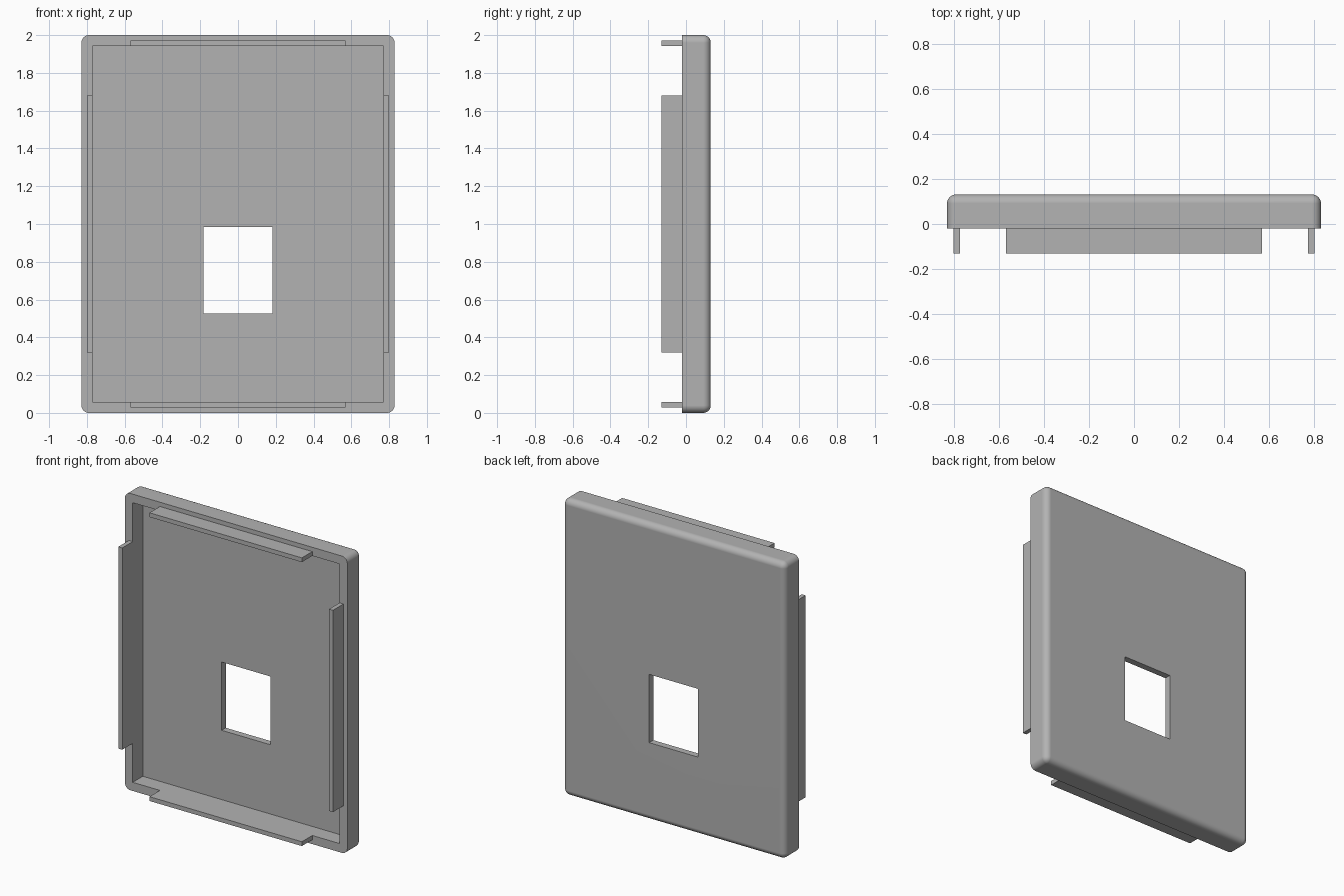
import bpy
import bmesh
from mathutils import Matrix, Vector

if "Cube" in bpy.data.objects:
    bpy.data.objects.remove(bpy.data.objects["Cube"], do_unlink=True)

# Overall sizes
HALF_W, HEIGHT = 0.829, 2.0
TAB_Y, RIM_Y, FLOOR_Y, BACK_Y = -0.131, -0.02, 0.087, 0.131
WALL, LIP, ROUND = 0.058, 0.029, 0.04
IN_X, IN_LOW, IN_HIGH = HALF_W - WALL, WALL, HEIGHT - WALL

# Single plastic colour
grey = bpy.data.materials.new("grey_plastic")
grey.use_nodes = True
colour = (0.45, 0.45, 0.45, 1)
grey.diffuse_color = colour
grey.node_tree.nodes["Principled BSDF"].inputs["Base Color"].default_value = colour


def box(name, low, high, rounding=0):
    """Box between two corners, optionally rounded everywhere but its front rim."""
    low, high = Vector(low), Vector(high)
    bm = bmesh.new()
    bmesh.ops.create_cube(bm, size=1, matrix=Matrix.LocRotScale(
        (low + high) / 2, None, high - low))
    if rounding:
        edges = [e for e in bm.edges
                 if any(v.co.y > low.y + rounding for v in e.verts)]
        bmesh.ops.bevel(bm, geom=edges, offset=rounding, segments=8,
                        profile=0.5, affect='EDGES', clamp_overlap=True)
    mesh = bpy.data.meshes.new(name)
    bm.to_mesh(mesh)
    bm.free()
    mesh.materials.append(grey)
    obj = bpy.data.objects.new(name, mesh)
    bpy.context.collection.objects.link(obj)
    return obj


def cut(target, cutter):
    """Subtract the cutter from the target and remove the cutter."""
    mod = target.modifiers.new("cut", 'BOOLEAN')
    mod.operation = 'DIFFERENCE'
    mod.solver = 'EXACT'
    mod.object = cutter
    bpy.ops.object.select_all(action='DESELECT')
    bpy.context.view_layer.objects.active = target
    target.select_set(True)
    bpy.ops.object.modifier_apply(modifier=mod.name)
    bpy.data.objects.remove(cutter, do_unlink=True)


# Hollow cover with a rounded back and a rectangular opening
cover = box("cover_shell", (-HALF_W, RIM_Y, 0), (HALF_W, BACK_Y, HEIGHT), ROUND)
cut(cover, box("cavity_cutter", (-IN_X, RIM_Y - 0.1, IN_LOW), (IN_X, FLOOR_Y, IN_HIGH)))
cut(cover, box("opening_cutter", (-0.183, 0, 0.525), (0.183, 0.3, 0.985)))
bpy.ops.object.shade_smooth_by_angle(angle=0.6)
weighted = cover.modifiers.new("weighted_normals", 'WEIGHTED_NORMAL')
weighted.keep_sharp = True

# Tabs standing on the rim, flush with the cavity walls
for side, name in ((-1, "right_tab"), (1, "left_tab")):
    xs = sorted((side * IN_X, side * (IN_X + LIP)))
    box(name, (xs[0], TAB_Y, 0.32), (xs[1], RIM_Y, 1.68))
for name, z in (("bottom_tab", IN_LOW - LIP), ("top_tab", IN_HIGH)):
    box(name, (-0.568, TAB_Y, z), (0.568, RIM_Y, z + LIP))
